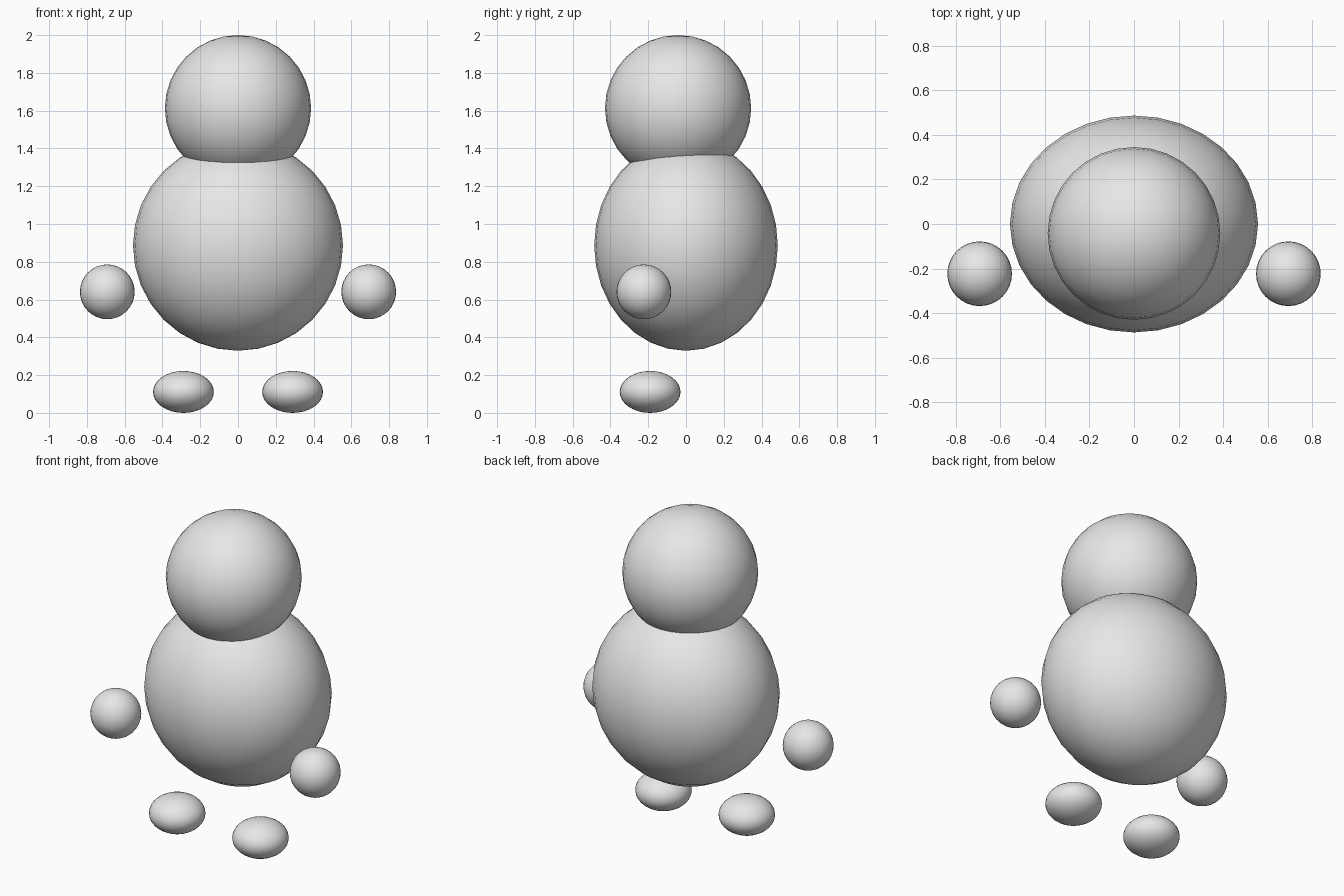
import bpy

cube = bpy.data.objects.get("Cube")
if cube:
    bpy.data.objects.remove(cube, do_unlink=True)

# Single plain grey
grey = bpy.data.materials.new("plain_grey")
grey.use_nodes = True
colour = (0.8, 0.8, 0.8, 1.0)
grey.diffuse_color = colour
grey.node_tree.nodes["Principled BSDF"].inputs["Base Color"].default_value = colour


def ellipsoid(name, centre, radii):
    bpy.ops.mesh.primitive_uv_sphere_add(segments=32, ring_count=16, radius=1, location=centre)
    ob = bpy.context.object
    ob.name = ob.data.name = name
    ob.scale = radii
    bpy.ops.object.transform_apply(location=False, rotation=False, scale=True)
    bpy.ops.object.shade_smooth()
    ob.data.materials.append(grey)
    return ob


# Body and head
ellipsoid("body", (0, 0, 0.887), (0.556, 0.486, 0.558))
ellipsoid("head", (0, -0.042, 1.613), (0.387, 0.387, 0.387))

# Floating hands and feet, one of each per side
for side, sign in (("left", 1), ("right", -1)):
    ellipsoid(side + "_hand", (sign * 0.692, -0.223, 0.641), (0.145, 0.145, 0.145))
    ellipsoid(side + "_foot", (sign * 0.289, -0.19, 0.111), (0.161, 0.161, 0.111))
